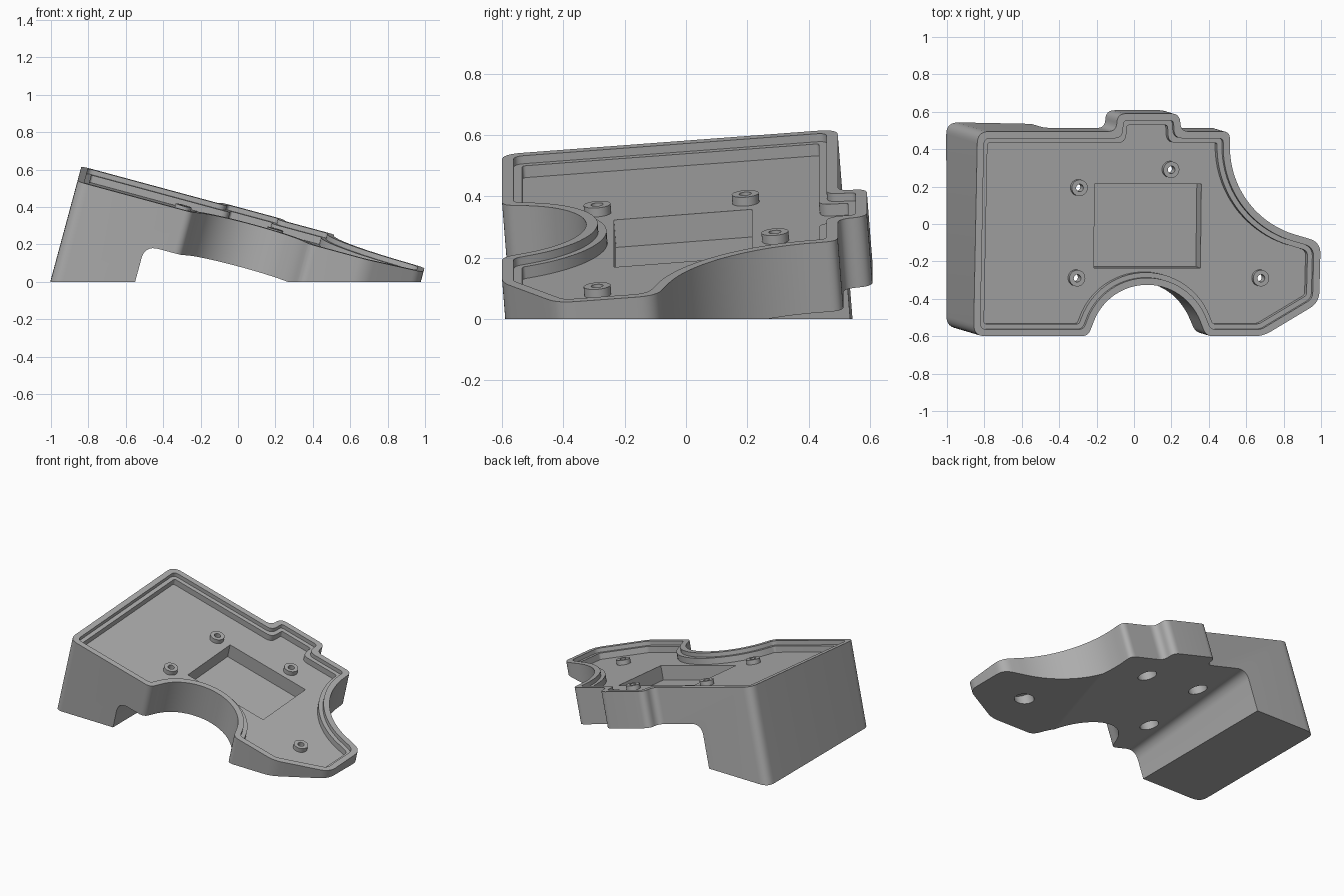
import bpy, bmesh
from math import cos, sin, pi, radians
from mathutils import Matrix, Vector

cube = bpy.data.objects.get("Cube")
if cube:
    bpy.data.objects.remove(cube, do_unlink=True)

grey = bpy.data.materials.new("warm_grey_plastic")
grey.use_nodes = True
colour = (0.42, 0.42, 0.42, 1)
grey.diffuse_color = colour
grey.node_tree.nodes["Principled BSDF"].inputs["Base Color"].default_value = colour

# Tilted working frame: local xy is the rim plane, local z its normal
SLOPE_X, SLOPE_Y, HEIGHT = -0.27, 0.08, 0.353
normal = Vector((-SLOPE_X, -SLOPE_Y, 1))
rise = normal.length
normal.normalize()
axis_x = Vector((1, 0, SLOPE_X)).normalized()
axis_y = normal.cross(axis_x)
frame = Matrix((axis_x, axis_y, normal)).transposed().to_4x4()
frame.translation = (0, 0, HEIGHT)
to_frame = frame.inverted()


def local(x, y, w=0.0):
    """Plan position at depth w, expressed in the tilted frame."""
    p = to_frame @ Vector((x, y, HEIGHT + SLOPE_X * x + SLOPE_Y * y + w * rise))
    return Vector((p.x, p.y))


def arc(cx, cy, r, start, end, n=28):
    angles = [radians(start + (end - start) * i / n) for i in range(n + 1)]
    return [(cx + r * cos(a), cy + r * sin(a), 0) for a in angles]


def inset(points, d):
    """Mitred inset of a counter-clockwise (point, rounding) loop."""
    out = []
    for i, (p, t) in enumerate(points):
        a = (p - points[i - 1][0]).normalized()
        b = (points[(i + 1) % len(points)][0] - p).normalized()
        na, nb = Vector((-a.y, a.x)), Vector((-b.y, b.x))
        convex = a.x * b.y - a.y * b.x > 0
        trim = max(0.012, t - d * 0.8) if t and convex else t
        out.append((p + (na + nb) * d / (1 + na.dot(nb)), trim))
    return out


def rounded(points, n=8):
    """Replace each corner that has a rounding by a smooth curve."""
    out = []
    for i, (p, t) in enumerate(points):
        if not t:
            out.append(p)
            continue
        before = points[i - 1][0] - p
        after = points[(i + 1) % len(points)][0] - p
        t = min(t, before.length * 0.48, after.length * 0.48)
        a, b = p + before.normalized() * t, p + after.normalized() * t
        for k in range(n + 1):
            s = k / n
            out.append(a * (1 - s) ** 2 + p * 2 * s * (1 - s) + b * s * s)
    return out


def prism(name, loop, low, high, place=frame):
    """Solid between two heights over a 2D loop."""
    bm = bmesh.new()
    face = bm.faces.new([bm.verts.new((p[0], p[1], low)) for p in loop])
    top = bmesh.ops.extrude_face_region(bm, geom=[face])["geom"]
    bmesh.ops.translate(bm, verts=[v for v in top if isinstance(v, bmesh.types.BMVert)],
                        vec=(0, 0, high - low))
    bmesh.ops.recalc_face_normals(bm, faces=bm.faces)
    bm.transform(place)
    bmesh.ops.recalc_face_normals(bm, faces=bm.faces)
    mesh = bpy.data.meshes.new(name)
    bm.to_mesh(mesh)
    bm.free()
    mesh.materials.append(grey)
    obj = bpy.data.objects.new(name, mesh)
    bpy.context.collection.objects.link(obj)
    return obj


def circle(c, r, n=32):
    return [(c.x + r * cos(2 * pi * i / n), c.y + r * sin(2 * pi * i / n)) for i in range(n)]


def activate(obj):
    bpy.ops.object.select_all(action="DESELECT")
    obj.select_set(True)
    bpy.context.view_layer.objects.active = obj


def cut(obj, cutter):
    cutter.hide_render = True
    activate(obj)
    mod = obj.modifiers.new("cut", "BOOLEAN")
    mod.operation, mod.solver, mod.object = "DIFFERENCE", "EXACT", cutter
    bpy.ops.object.modifier_apply(modifier=mod.name)
    bpy.data.objects.remove(cutter, do_unlink=True)


# Outline of the rim: x, y and corner rounding
plan = [(-0.858, -0.6, 0.065), (-0.245, -0.6, 0.06)]
plan += arc(0.07, -0.63, 0.305, 160, 20)
plan += [(0.385, -0.6, 0.06), (0.69, -0.6, 0.05), (0.99, -0.42, 0.06), (0.998, -0.097, 0.08)]
plan += arc(1.0, 0.41, 0.487, 255, 180)
plan += [(0.513, 0.495, 0.08), (0.25, 0.495, 0.045), (0.245, 0.59, 0.05),
         (-0.088, 0.59, 0.05), (-0.095, 0.495, 0.045), (-0.837, 0.495, 0.065)]
outline = [(local(x, y), t) for x, y, t in plan]

FLOOR, BOSS_TOP = -0.067, -0.037

# Body with a ledge inside the rim and a recessed floor
body = prism("tilted_case", rounded(outline), -1.0, 0)
cut(body, prism("ledge_cutter", rounded(inset(outline, 0.037)), -0.027, 0.1))
cut(body, prism("floor_cutter", rounded(inset(outline, 0.064)), FLOOR, 0.12))

# Rectangular pocket in the floor
corners = [(-0.215, -0.235), (0.355, -0.235), (0.36, 0.215), (-0.21, 0.215)]
cut(body, prism("pocket_cutter", [local(x, y, FLOOR) for x, y in corners], -0.16, 0.05))

# Hollow below the tray, leaving the tall foot on the high side
side = [((-0.439, -2), 0), ((2.5, -2), 0), ((2.5, -0.236), 0), ((-0.439, -0.236), 0.075)]
section = rounded([(Vector(p), t) for p, t in side])
sideways = frame @ Matrix.Rotation(pi / 2, 4, "X")
cut(body, prism("hollow_cutter", section, -1.5, 1.5, sideways))

# Flat base
square = [(-3, -3), (3, -3), (3, 3), (-3, 3)]
cut(body, prism("ground_cutter", square, -3, 0, Matrix.Identity(4)))

# Screw bosses with through holes and counterbores from below
parts = [body]
for i, (x, y) in enumerate([(-0.29, 0.193), (0.2, 0.29), (-0.303, -0.29), (0.68, -0.29)]):
    c = local(x, y, BOSS_TOP)
    cut(body, prism("hole_cutter", circle(c, 0.02), -0.6, 0.1))
    cut(body, prism("counterbore_cutter", circle(c, 0.06), -0.6, -0.1))
    boss = prism(f"screw_boss_{i + 1}", circle(c, 0.044), FLOOR - 0.005, BOSS_TOP)
    cut(boss, prism("boss_hole_cutter", circle(c, 0.02), -0.2, 0.1))
    parts.append(boss)

for obj in parts:
    activate(obj)
    bpy.ops.object.shade_smooth_by_angle(angle=radians(30))
